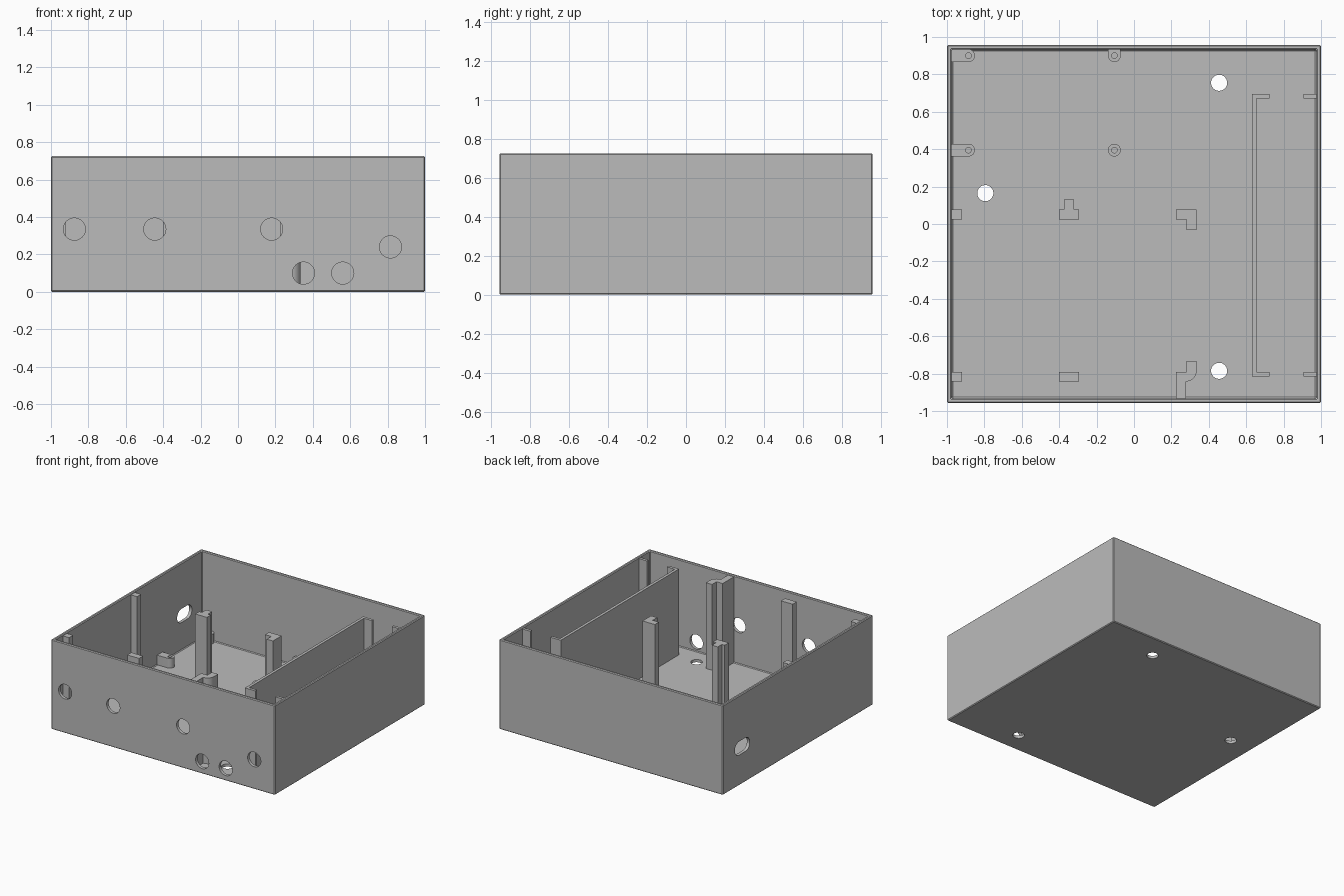
import bpy, bmesh, math

old = bpy.data.objects.get("Cube")
if old:
    bpy.data.objects.remove(old, do_unlink=True)

W, D, H = 1.0, 0.957, 0.725      # half width, half depth, height
WALL, FLOOR, TOP = 0.025, 0.022, 0.715
IX, IY = W - WALL, D - WALL      # inner wall faces

grey = bpy.data.materials.new("plastic_grey")
grey.use_nodes = True
COLOUR = (0.5, 0.5, 0.5, 1)
grey.diffuse_color = COLOUR
grey.node_tree.nodes["Principled BSDF"].inputs["Base Color"].default_value = COLOUR


def prism(name, pts, z0, z1):
    """Extrude a plan outline from z0 to z1."""
    bm = bmesh.new()
    face = bm.faces.new([bm.verts.new((x, y, z0)) for x, y in pts])
    out = bmesh.ops.extrude_face_region(bm, geom=[face])
    top = [v for v in out["geom"] if isinstance(v, bmesh.types.BMVert)]
    bmesh.ops.translate(bm, verts=top, vec=(0, 0, z1 - z0))
    bmesh.ops.recalc_face_normals(bm, faces=bm.faces)
    me = bpy.data.meshes.new(name)
    bm.to_mesh(me)
    bm.free()
    ob = bpy.data.objects.new(name, me)
    bpy.context.collection.objects.link(ob)
    me.materials.append(grey)
    return ob


def rect(x0, x1, y0, y1):
    return [(x0, y0), (x1, y0), (x1, y1), (x0, y1)]


def arc(cx, cy, r, a0, a1, n):
    return [(cx + r * math.cos(math.radians(a0 + (a1 - a0) * i / n)),
             cy + r * math.sin(math.radians(a0 + (a1 - a0) * i / n)))
            for i in range(n + 1)]


def circle(cx, cy, r, n=40):
    return arc(cx, cy, r, 0, 360, n)[:-1]


def activate(ob):
    bpy.ops.object.select_all(action='DESELECT')
    ob.select_set(True)
    bpy.context.view_layer.objects.active = ob


def cut(ob, cutter):
    """Subtract a cutter from a part, then discard it."""
    cutter.hide_render = True
    mod = ob.modifiers.new("cut", 'BOOLEAN')
    mod.operation, mod.solver, mod.object = 'DIFFERENCE', 'EXACT', cutter
    activate(ob)
    bpy.ops.object.modifier_apply(modifier=mod.name)
    bpy.data.objects.remove(cutter, do_unlink=True)


def smooth(ob):
    activate(ob)
    bpy.ops.object.shade_smooth_by_angle(angle=math.radians(30))


# Open box with softened edges
box = prism("case_shell", rect(-W, W, -D, D), 0, H)
cut(box, prism("cavity", rect(-IX, IX, -IY, IY), FLOOR, H + 0.1))
bevel = box.modifiers.new("edges", 'BEVEL')
bevel.width, bevel.segments = 0.006, 1
activate(box)
bpy.ops.object.modifier_apply(modifier=bevel.name)

# Round cable holes in the front wall
for x, z in [(-0.875, 0.335), (-0.445, 0.335), (0.18, 0.335),
             (0.35, 0.1), (0.56, 0.1), (0.815, 0.24)]:
    c = prism("front_hole", circle(x, z, 0.059), D - 0.1, D + 0.1)
    c.rotation_euler.x = math.pi / 2
    cut(box, c)

# Rounded slot in the side wall
slot = prism("side_slot", arc(0.67, 0.3, 0.055, 90, 270, 20) +
             arc(0.75, 0.3, 0.055, -90, 90, 20), -W - 0.1, -W + 0.1)
slot.rotation_euler = (math.pi / 2, 0, math.pi / 2)
cut(box, slot)

# Mounting holes in the floor
for x, y in [(0.455, 0.755), (-0.795, 0.165), (0.455, -0.785)]:
    cut(box, prism("floor_hole", circle(x, y, 0.043), -0.1, 0.1))
smooth(box)

# Low board standoffs with pilot holes; some joined to a wall by a tab
R, BOARD = 0.034, 0.1
outlines = {
    "standoff_back_corner": (-0.885, 0.9, [(-IX, 0.9 + R), (-IX, 0.9 - R)] +
                             arc(-0.885, 0.9, R, -90, 90, 20)),
    "standoff_side": (-0.885, 0.395, [(-IX, 0.395 + R), (-IX, 0.395 - R)] +
                      arc(-0.885, 0.395, R, -90, 90, 20)),
    "standoff_back": (-0.105, 0.9, [(-0.105 + R, IY), (-0.105 - R, IY)] +
                      arc(-0.105, 0.9, R, 180, 360, 20)),
    "standoff_free": (-0.105, 0.395, circle(-0.105, 0.395, R)),
}
for name, (x, y, pts) in outlines.items():
    post = prism(name, pts, FLOOR, BOARD)
    cut(post, prism("pilot", circle(x, y, 0.015, 24), FLOOR + 0.02, BOARD + 0.1))
    smooth(post)

# Tall posts
tall = {
    "side_post_middle": rect(-IX, -0.92, 0.025, 0.077),
    "side_post_front": rect(-IX, -0.92, -0.842, -0.79),
    "front_post": rect(-0.4, -0.295, -0.842, -0.79),
    "tee_post": [(-0.4, 0.025), (-0.295, 0.025), (-0.295, 0.077), (-0.322, 0.077),
                 (-0.322, 0.13), (-0.375, 0.13), (-0.375, 0.077), (-0.4, 0.077)],
    "angle_post": [(0.28, -0.033), (0.335, -0.033), (0.335, 0.077),
                   (0.225, 0.077), (0.225, 0.025), (0.28, 0.025)],
    "curved_post": [(0.225, -IY), (0.278, -IY)] +
                   arc(0.278, -0.785, 0.057, -90, 0, 12) +
                   [(0.335, -0.732), (0.28, -0.732), (0.28, -0.79), (0.225, -0.79)],
}
for name, pts in tall.items():
    smooth(prism(name, pts, FLOOR, TOP))

# Partition with end flanges, and matching ribs on the side wall
x0, x1, y0, y1, t = 0.632, 0.655, -0.815, 0.695, 0.023
prism("partition", [(x0, y0), (0.725, y0), (0.725, y0 + t), (x1, y0 + t),
                    (x1, y1 - t), (0.725, y1 - t), (0.725, y1), (x0, y1)], FLOOR, TOP)
for name, y in [("rib_front", y0), ("rib_back", y1 - t)]:
    prism(name, rect(0.905, IX, y, y + t), FLOOR, TOP)
